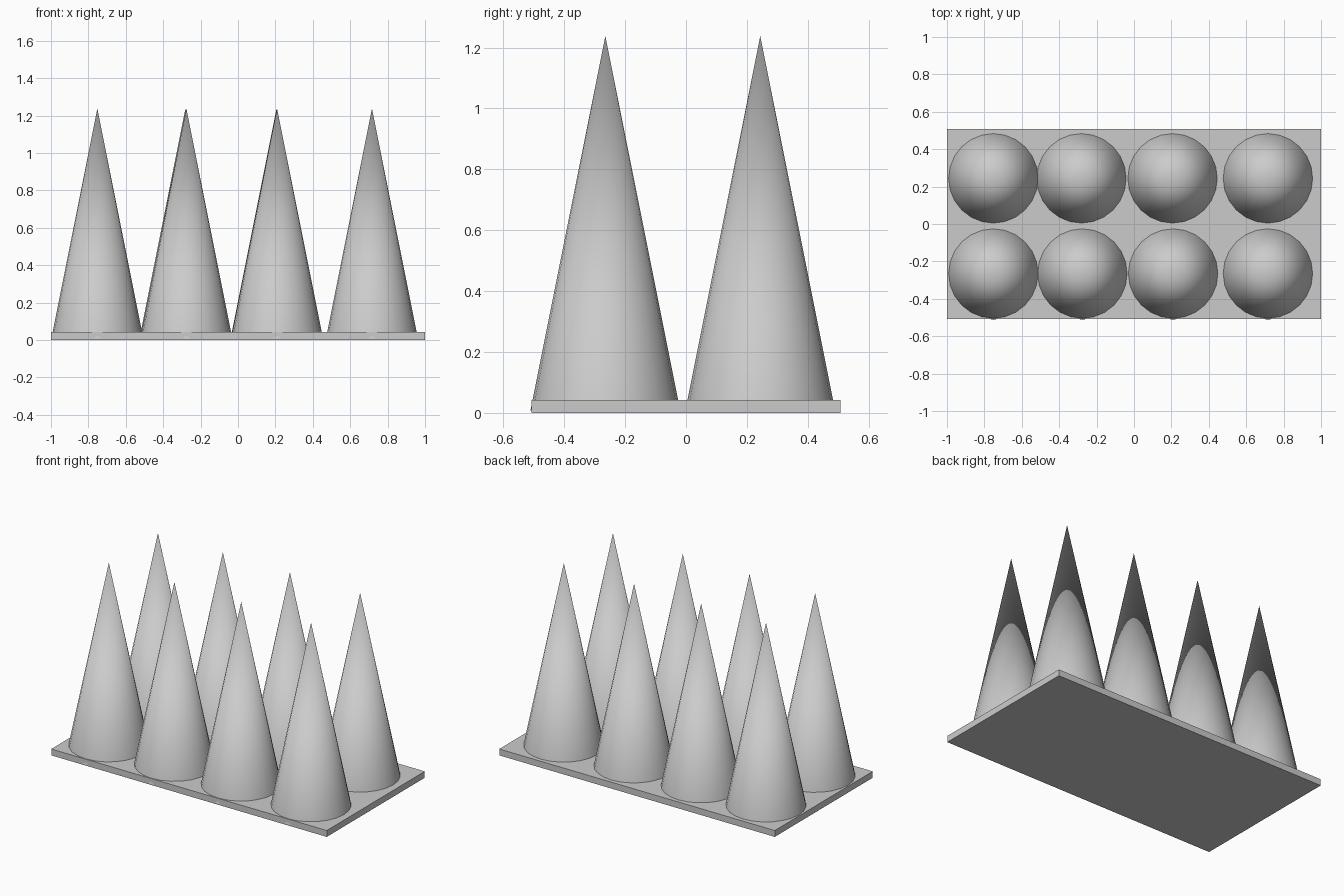
import bpy
import math

if "Cube" in bpy.data.objects:
    bpy.data.objects.remove(bpy.data.objects["Cube"])

PLATE_Y = 0.508
PLATE_H = 0.042
CONE_Z0, CONE_Z1 = 0.008, 1.238
CONE_R = 0.246

# thin rectangular base plate
bpy.ops.mesh.primitive_cube_add(size=1, location=(0, 0, PLATE_H / 2))
plate = bpy.context.object
plate.name = "base_plate"
plate.scale = (2, 2 * PLATE_Y, PLATE_H)
bpy.ops.object.transform_apply(location=False, rotation=False, scale=True)


def add_cone(name, x, y):
    bpy.ops.mesh.primitive_cone_add(
        vertices=24, radius1=CONE_R, radius2=0, depth=CONE_Z1 - CONE_Z0,
        location=(x, y, (CONE_Z0 + CONE_Z1) / 2))
    bpy.context.object.name = name
    bpy.ops.object.shade_smooth_by_angle(angle=math.radians(40))


# two rows of tall cones, sunk slightly into the plate
rows = {
    "front": (-0.265, (-0.752, -0.276, 0.209, 0.716)),
    "back": (0.244, (-0.752, -0.281, 0.206, 0.716)),
}
for row, (y, xs) in rows.items():
    for i, x in enumerate(xs, 1):
        add_cone(f"{row}_cone_{i}", x, y)
